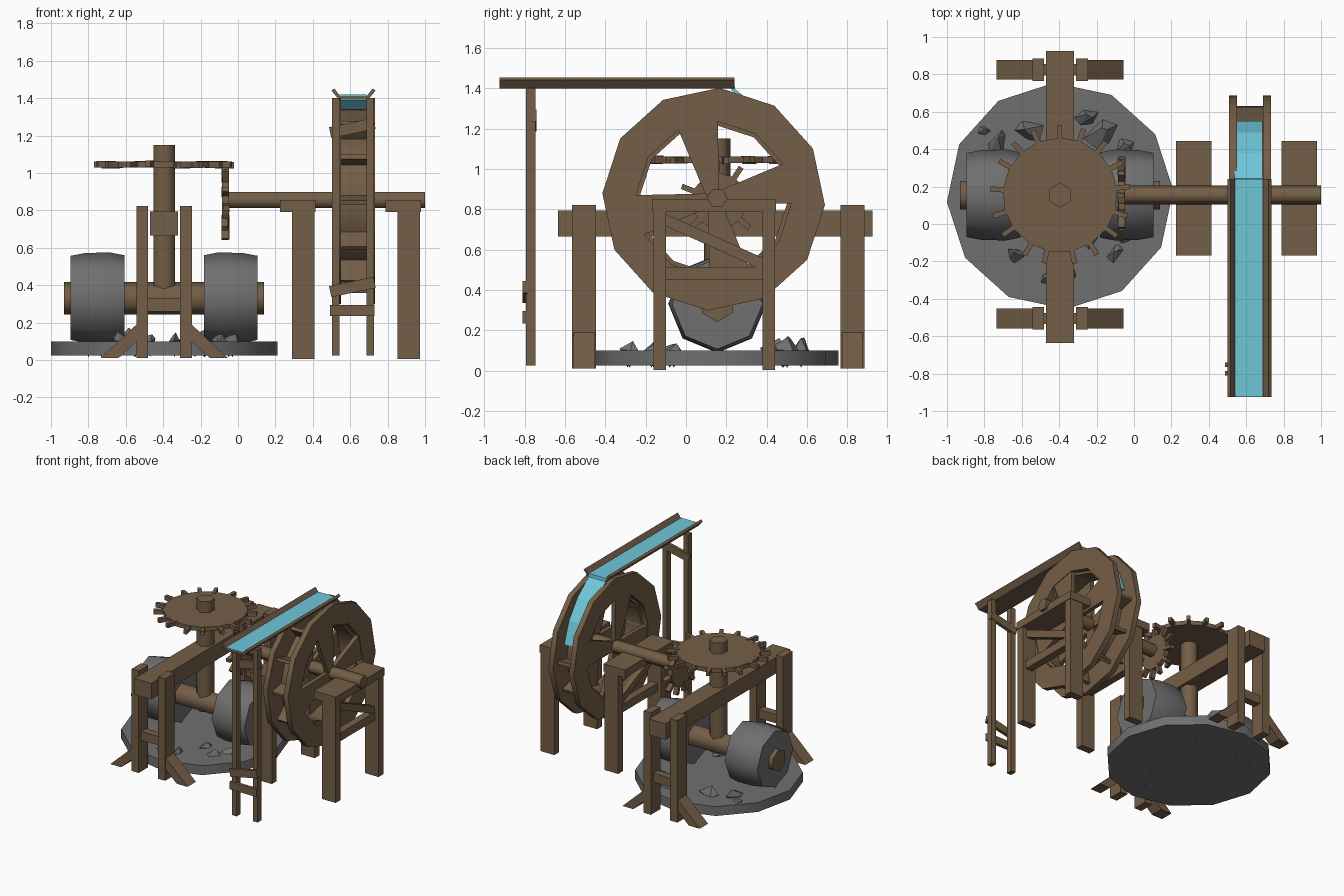
import bpy, bmesh, math, random
from mathutils import Vector

if "Cube" in bpy.data.objects:
    bpy.data.objects.remove(bpy.data.objects["Cube"], do_unlink=True)
random.seed(4)


def material(name, rgb):
    m = bpy.data.materials.new(name)
    m.use_nodes = True
    m.diffuse_color = (*rgb, 1)
    m.node_tree.nodes["Principled BSDF"].inputs["Base Color"].default_value = (*rgb, 1)
    return m


WOOD = material("brown_wood", (0.175, 0.113, 0.063))
STONE = material("grey_stone", (0.16, 0.16, 0.16))
WATER = material("blue_water", (0.16, 0.57, 0.7))


def finish(name, bm, mat, smooth=False):
    bmesh.ops.recalc_face_normals(bm, faces=bm.faces)
    me = bpy.data.meshes.new(name)
    bm.to_mesh(me)
    bm.free()
    me.materials.append(mat)
    if smooth:
        me.shade_smooth()
        me.set_sharp_from_angle(angle=math.radians(65))
    ob = bpy.data.objects.new(name, me)
    bpy.context.collection.objects.link(ob)
    return ob


def place(axis, along, u, v):
    return Vector((along, u, v)) if axis == "x" else Vector((u, along, v)) if axis == "y" else Vector((u, v, along))


def prism(name, mat, axis, a, b, pts):
    """Extrude a flat outline along an axis from a to b."""
    bm = bmesh.new()
    ends = [[bm.verts.new(place(axis, t, u, v)) for u, v in pts] for t in (a, b)]
    for e in ends:
        bm.faces.new(e)
    n = len(pts)
    for i in range(n):
        j = (i + 1) % n
        bm.faces.new((ends[0][i], ends[0][j], ends[1][j], ends[1][i]))
    return finish(name, bm, mat)


def loft(name, mat, axis, n, centre, profile, phase=0, closed=False):
    """Turn (position, radius) steps around an axis; closed makes a hollow ring."""
    bm = bmesh.new()
    rings = []
    for t, r in profile:
        angs = [math.radians(phase) + i * math.tau / n for i in range(n)]
        rings.append([bm.verts.new(place(axis, t, centre[0] + r * math.cos(g),
                                         centre[1] + r * math.sin(g))) for g in angs])
    pairs = list(zip(rings, rings[1:]))
    if closed:
        pairs.append((rings[-1], rings[0]))
    else:
        bm.faces.new(rings[0])
        bm.faces.new(rings[-1])
    for p, q in pairs:
        for i in range(n):
            j = (i + 1) % n
            bm.faces.new((p[i], p[j], q[j], q[i]))
    return finish(name, bm, mat, True)


def box(name, x, y, z, mat=WOOD):
    return prism(name, mat, "z", z[0], z[1],
                 [(x[0], y[0]), (x[1], y[0]), (x[1], y[1]), (x[0], y[1])])


def bar(name, axis, a, b, p, q, w):
    """Slanted plank from p to q, lying across the given axis."""
    p, q = Vector(p), Vector(q)
    d = (q - p).normalized() * w / 2
    s = Vector((-d.y, d.x))
    return prism(name, WOOD, axis, a, b, [p + s, q + s, q - s, p - s])


MX, CY = -0.395, 0.155   # mill centre
WC = (0.137, 0.85)       # wheel centre in y, z
AZ = 0.855               # drive axle height

# Millstone bed
loft("stone_bed", STONE, "z", 12, (MX, 0.15), [(0.025, 0.606), (0.1, 0.606)], 3)

# Pointed rubble lodged in the bed
spots = [(-0.18, 0.48, 0.11), (-0.55, 0.5, 0.09), (-0.73, 0.43, 0.08), (-0.1, -0.16, 0.06),
         (-0.23, -0.08, 0.06), (-0.63, -0.17, 0.06), (-0.34, -0.28, 0.05), (-0.8, 0.5, 0.04),
         (-0.03, -0.06, 0.06), (-0.25, 0.57, 0.07), (-0.47, -0.29, 0.04), (-0.05, 0.42, 0.06)]
for x, y, r in spots:
    bm = bmesh.new()
    turn = random.uniform(0, math.pi)
    for i in range(7):
        g = i * math.tau / 5 + random.uniform(-0.5, 0.5)
        reach = r if i < 5 else 0.4 * r
        u, v = reach * math.cos(g), 0.6 * reach * math.sin(g)
        z = random.uniform(0.09, 0.115) if i < 5 else 0.1 + r * random.uniform(0.5, 0.95)
        bm.verts.new((x + u * math.cos(turn) - v * math.sin(turn),
                      y + u * math.sin(turn) + v * math.cos(turn), z))
    bm.verts.new((x, y, 0.015))
    hull = bmesh.ops.convex_hull(bm, input=bm.verts)
    bmesh.ops.delete(bm, geom=hull["geom_interior"], context="VERTS")
    finish("rubble", bm, STONE)

# Rollers and their axle
for side in (-1, 1):
    loft("roller", STONE, "x", 8, (CY, 0.332),
         [(MX + side * 0.213, 0.228), (MX + side * 0.29, 0.243),
          (MX + side * 0.42, 0.24), (MX + side * 0.5, 0.225)])
loft("roller_axle", WOOD, "x", 6, (CY, 0.33), [(-0.93, 0.088), (0.14, 0.088)], 90)

# Upright shaft
loft("upright_shaft", WOOD, "z", 6, (MX, CY), [(0.27, 0.066), (1.15, 0.066)], 90)


def gear(name, axis, centre, a, b, r, tip, count, phase):
    loft(name, WOOD, axis, count, centre, [(a, r), (b, r)], phase)
    for i in range(count):
        g = math.radians(phase) + (i + random.uniform(-0.12, 0.12)) * math.tau / count
        d = Vector((math.cos(g), math.sin(g)))
        c = Vector(centre)
        k = random.uniform(-0.005, 0.005)
        bar(name + "_tooth", axis, a + k, b + k, c + d * (r - 0.03), c + d * tip, 0.027)


# Meshing gears
gear("crown_gear", "z", (MX, CY), 1.028, 1.062, 0.307, 0.375, 17, 5)
gear("pinion_gear", "x", (CY + 0.01, AZ - 0.015), -0.085, -0.048, 0.14, 0.2, 11, 90)

# Drive axle
loft("drive_axle", WOOD, "x", 6, (CY, AZ), [(-0.085, 0.05), (1.0, 0.05)])

# Mill frame: long beam on two post pairs with splayed feet
box("mill_beam", (MX - 0.075, MX + 0.075), (-0.635, 0.925), (0.665, 0.793))
for y in (-0.505, 0.825):
    for s in (-1, 1):
        xs = sorted((MX + s * 0.085, MX + s * 0.148))
        box("mill_post", xs, (y - 0.06, y + 0.06), (0.01, 0.822))
        prism("mill_foot", WOOD, "y", y - 0.053, y + 0.053,
              [(MX + s * 0.34, 0.01), (MX + s * 0.245, 0.01),
               (MX + s * 0.12, 0.125), (MX + s * 0.12, 0.215)])
    box("mill_crossbar", (MX - 0.1, MX + 0.1), (y - 0.03, y + 0.03), (0.26, 0.33))

# Axle stands either side of the wheel
for x in (0.32, 0.883):
    box("stand_top", (x - 0.095, x + 0.095), (-0.168, 0.445), (0.79, 0.852))
    leg = (x - 0.03, x + 0.09)
    for y in (-0.13, 0.41):
        box("stand_leg", leg, (y - 0.03, y + 0.03), (0.005, 0.8))
    box("stand_crossbar", (x, x + 0.06), (-0.12, 0.4), (0.45, 0.515))
    bar("stand_brace", "x", x + 0.005, x + 0.055, (-0.12, 0.755), (0.4, 0.52), 0.055)

# Water wheel: two rims with wedge spokes
OUT, INN, PH = 0.552, 0.385, -3


def polar(r, deg):
    g = math.radians(deg)
    return (WC[0] + r * math.cos(g), WC[1] + r * math.sin(g))


for a, b in ((0.508, 0.55), (0.69, 0.732)):
    loft("wheel_rim", WOOD, "x", 12, WC, [(a, OUT), (b, OUT), (b, INN), (a, INN)], PH, True)
    for k in range(4):
        g = PH + 90 * k
        prism("wheel_spoke", WOOD, "x", a + 0.004, b - 0.004,
              [polar(INN, g), polar(INN, g + 30), polar(0.045, g + 65), polar(0.045, g - 35)])

# Wheel drum, and paddles clear of the falling water
loft("wheel_drum", WOOD, "x", 12, WC,
     [(0.55, INN), (0.69, INN), (0.69, INN - 0.02), (0.55, INN - 0.02)], PH, True)
for k in range(3, 13):
    g = PH + 30 * k
    bar("wheel_paddle", "x", 0.55, 0.69, polar(INN - 0.02, g), polar(0.49, g + 4), 0.025)

# Trough with flared sides
prism("trough", WOOD, "y", -0.925, 0.24,
      [(0.5, 1.44), (0.535, 1.397), (0.7, 1.397), (0.735, 1.44), (0.72, 1.452),
       (0.69, 1.412), (0.545, 1.412), (0.515, 1.452)])

# Water in the trough, spilling over the wheel
top = [(-0.923, 1.42), (0.24, 1.42), (0.243, 1.395), (0.38, 1.285), (0.49, 1.14), (0.55, 0.97)]
under = [(0.53, 0.97), (0.47, 1.13), (0.365, 1.27), (0.225, 1.39), (0.225, 1.409), (-0.923, 1.409)]
prism("water", WATER, "x", 0.538, 0.688, top + under)

# Trough support
for a, b in ((0.502, 0.543), (0.688, 0.728)):
    box("trough_leg", (a, b), (-0.793, -0.745), (0.025, 1.4))
for z, tilt, y in ((0.265, 0, -0.81), (0.39, 0.025, -0.81), (1.24, 0.025, -0.765)):
    bar("trough_rung", "y", y, y + 0.025, (0.493, z - tilt), (0.73, z + tilt), 0.06)
